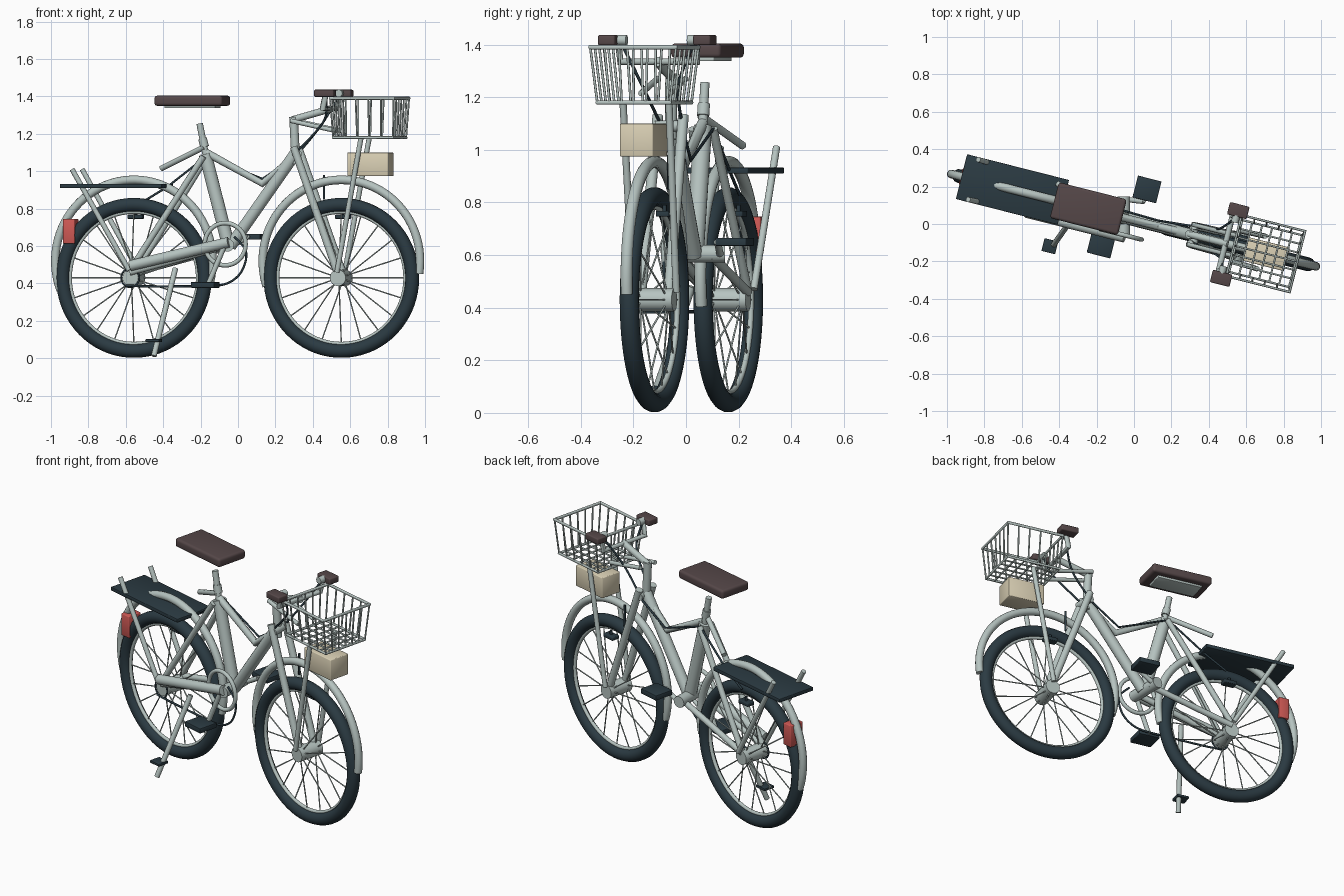
import bpy, bmesh, math
from mathutils import Vector, Matrix

if "Cube" in bpy.data.objects:
    bpy.data.objects.remove(bpy.data.objects["Cube"])

A = math.radians(14.2)
C, S = math.cos(A), math.sin(A)


def material(name, rgb):
    m = bpy.data.materials.new(name)
    m.diffuse_color = (*rgb, 1)
    m.use_nodes = True
    m.node_tree.nodes["Principled BSDF"].inputs["Base Color"].default_value = m.diffuse_color
    return m


LIGHT = material("pale grey green", (.47, .55, .53))
DARK = material("dark slate", (.024, .043, .055))
BROWN = material("leather brown", (.092, .064, .066))
RED = material("reflector red", (.62, .10, .09))
BEIGE = material("lamp beige", (.70, .63, .46))


def L(u, v, z):
    """bike space (length, side, height) to world"""
    return Vector((u * C + v * S, .02 - u * S + v * C, z))


def W(x, z, v=0):
    """front view x and height plus a side offset to world"""
    return L((x - v * S) / C, v, z)


def M(x, z, v):
    """as W, but x is that of the bike's middle plane"""
    return L(x / C, v, z)


def finish(name, mesh, mat):
    mesh.materials.clear()
    mesh.materials.append(mat)
    mesh.shade_smooth()
    mesh.set_sharp_from_angle(angle=math.radians(50))
    ob = bpy.data.objects.new(name, mesh)
    bpy.context.collection.objects.link(ob)
    return ob


def tubes(name, paths, r, mat, cyclic=False, res=4):
    """round tubes along any number of point lists"""
    cu = bpy.data.curves.new(name, 'CURVE')
    cu.dimensions = '3D'
    cu.bevel_depth, cu.bevel_resolution, cu.use_fill_caps = r, res, True
    for pts in paths:
        sp = cu.splines.new('POLY')
        sp.points.add(len(pts) - 1)
        for p, co in zip(sp.points, pts):
            p.co = (*co, 1)
        sp.use_cyclic_u = cyclic
    tmp = bpy.data.objects.new(name + "_path", cu)
    bpy.context.collection.objects.link(tmp)
    bpy.context.view_layer.update()
    mesh = bpy.data.meshes.new_from_object(tmp.evaluated_get(bpy.context.evaluated_depsgraph_get()))
    bpy.data.objects.remove(tmp)
    return finish(name, mesh, mat)


def box(name, centre, size, mat, bevel=0.004, seg=2):
    bm = bmesh.new()
    bmesh.ops.create_cube(bm, size=1)
    bmesh.ops.scale(bm, vec=size, verts=bm.verts)
    bmesh.ops.bevel(bm, geom=bm.edges[:], offset=bevel, segments=seg, profile=.5, affect='EDGES')
    bmesh.ops.transform(bm, matrix=Matrix.Translation(centre) @ Matrix.Rotation(-A, 4, 'Z'), verts=bm.verts)
    mesh = bpy.data.meshes.new(name)
    bm.to_mesh(mesh)
    bm.free()
    return finish(name, mesh, mat)


def arc(u, z, r, a0, a1, n, v=0):
    return [L(u + r * math.cos(t), v, z + r * math.sin(t))
            for t in (math.radians(a0 + (a1 - a0) * i / n) for i in range(n + 1))]


def smooth(pts, n=6):
    """Catmull-Rom path through points"""
    q = [pts[0]] + pts + [pts[-1]]
    out = []
    for a, b, c, d in zip(q, q[1:], q[2:], q[3:]):
        for i in range(n):
            t = i / n
            out.append(.5 * (2 * b + (c - a) * t + (2 * a - 5 * b + 4 * c - d) * t * t
                             + (3 * b - a - 3 * c + d) * t ** 3))
    return out + [pts[-1]]


# wheels with fenders
HZ = .43
UF, UR = .570, -.574
for tag, u, a0, a1 in (("front", UF, -9, 198), ("rear", UR, -15, 201)):
    tubes(tag + "_tyre", [arc(u, HZ, .391, 0, 360, 72)[:-1]], .037, DARK, True, 5)
    tubes(tag + "_rim", [arc(u, HZ, .353, 0, 360, 64)[:-1]], .011, LIGHT, True)
    tubes(tag + "_fender", [arc(u, .52, .434, a0, a1, 48)], .023, LIGHT)
    spokes = []
    for i in range(20):
        t, v = math.tau * i / 20, .05 * (-1) ** i
        spokes.append([L(u + .035 * math.cos(t), v, HZ + .035 * math.sin(t)),
                       L(u + .352 * math.cos(t), 0, HZ + .352 * math.sin(t))])
    tubes(tag + "_spokes", spokes, .0035, LIGHT, res=2)
    tubes(tag + "_hub", [[L(u, -.078, HZ), L(u, .078, HZ)]], .044, LIGHT, res=6)
    box(tag + "_brake", L(u, .04, .757), (.08, .05, .022), DARK)
    tubes(tag + "_brake_bolt", [[L(u, .04, .757), L(u, .04, .79)]], .008, DARK)

# frame
tubes("seat_tube", [[W(-.175, 1.09), W(-.05, .6)]], .035, LIGHT, res=6)
tubes("seat_post", [[W(-.165, 1.05), W(-.205, 1.255)]], .018, LIGHT)
tubes("seat_collar", [[W(-.178, 1.13), W(-.19, 1.175)]], .024, LIGHT)
tubes("step_through_tube", [[W(-.17, 1.10), W(.13, .935), W(.32, 1.09)]], .021, LIGHT)
tubes("down_tube", [[W(.31, 1.10), W(-.04, .6)]], .032, LIGHT, res=6)
tubes("head_tube", [[W(.297, 1.29), W(.31, 1.04)]], .024, LIGHT)
tubes("fork_crown", [[W(.32, 1.09, -.055), W(.32, 1.09, .055)]], .022, LIGHT)
tubes("saddle_side_rod", [[W(-.18, 1.13, -.01), W(-.41, 1.015, .09)]], .015, LIGHT)
for v, side in ((-1, "right"), (1, "left")):
    tubes(side + "_fork_leg", [[M(.31, 1.13, v * .05), M(.548, .45, v * .055)]], .021, LIGHT)
    tubes(side + "_basket_stay", [[M(.55, .46, v * .085), M(.68, 1.18, v * .09)]], .014, LIGHT)
    tubes(side + "_seat_stay", [[M(-.175, 1.08, v * .04), M(-.558, .47, v * .075)]], .017, LIGHT)
    tubes(side + "_chain_stay", [[M(-.05, .6, v * .065), M(-.558, .46, v * .075)]], .018, LIGHT)
    tubes(side + "_rack_stay", [[M(-.558, .47, v * .1), M(-.86, 1.01, v * .11)]], .014, LIGHT)
    tubes(side + "_basket_bracket", [[M(.295, 1.27, v * .055), M(.54, 1.215, v * .055)]], .012, LIGHT)

# rack and rear reflector
box("rear_rack", W(-.65, .921), (.562, .247, .022), DARK, .003)
box("rear_reflector", W(-.895, .68), (.064, .09, .132), RED, .004)

# drivetrain
tubes("bottom_bracket", [[W(-.055, .605, -.1), W(-.055, .605, .11)]], .034, LIGHT, res=5)
tubes("chainring", [arc(-.048, .61, .113, 0, 360, 48, -.09)[:-1]], .012, LIGHT, True)
tubes("chain_guard", [[W(-.575, .495, -.1), W(-.05, .62, -.1)]], .029, LIGHT, res=5)
tubes("rear_sprocket", [arc(UR, HZ, .05, 0, 360, 32, -.08)[:-1]], .005, DARK, True)
tubes("chain", [smooth([W(-.6, .39, -.09), W(-.5, .385, -.09), W(-.3, .385, -.09), W(-.1, .39, -.09),
                        W(-.01, .43, -.09), W(.035, .5, -.09), W(.04, .58, -.09), W(-.02, .65, -.09)])],
      .006, DARK)
tubes("right_crank", [[L(-.05, -.1, .6), L(-.135, -.115, .395)]], .014, LIGHT)
tubes("left_crank", [[L(-.05, .1, .605), L(.027, .11, .65)]], .014, LIGHT)
for tag, u, v, z in (("right", -.138, -.169, .392), ("left", .027, .177, .65)):
    tubes(tag + "_pedal_axle", [[L(u, v * .6, z), L(u, v, z)]], .009, LIGHT)
    box(tag + "_pedal", L(u, v, z), (.13, .12, .03), DARK, .003)

# kickstand
tubes("kickstand", [[W(-.335, .48, -.08), W(-.45, .012, -.265)]], .015, LIGHT)
box("kickstand_foot", W(-.45, .095, -.245), (.075, .07, .015), DARK, .003)

# saddle
box("saddle", W(-.244, 1.377), (.375, .197, .054), BROWN, .015, 4)
box("saddle_plate", W(-.244, 1.345), (.28, .12, .016), LIGHT, .003)

# handlebar, stem and grips
tubes("stem", [[W(.29, 1.275), W(.5, 1.335)]], .019, LIGHT)
tubes("handlebar", [[L(.525, -.185, 1.42), L(.525, -.155, 1.42), L(.505, -.15, 1.335),
                     L(.505, .15, 1.335), L(.525, .155, 1.42), L(.525, .185, 1.42)]], .016, LIGHT)
for v, side in ((-1, "right"), (1, "left")):
    box(side + "_grip", L(.528, v * .187, 1.417), (.108, .068, .038), BROWN, .007, 3)
    tubes(side + "_grip_collar", [[L(.525, v * .12, 1.417), L(.525, v * .16, 1.417)]], .02, LIGHT)

# wire basket
BU, BT, BB = .726, 1.39, 1.18


def ring(hu, hv, z):
    return [L(BU + a * hu, b * hv, z) for a, b in ((-1, -1), (1, -1), (1, 1), (-1, 1))]


top, low = ring(.175, .168, BT), ring(.165, .143, BB)
tubes("basket_top_rim", [top], .009, LIGHT, True)
tubes("basket_bottom_rim", [low], .008, LIGHT, True)
wires = []
for k in range(4):
    n = (5, 6)[k % 2]
    for i in range(n):
        wires.append([low[k].lerp(low[(k + 1) % 4], i / n), top[k].lerp(top[(k + 1) % 4], i / n)])
for i in range(1, 6):
    t = i / 6
    wires.append([low[0].lerp(low[1], t), low[3].lerp(low[2], t)])
    wires.append([low[0].lerp(low[3], t), low[1].lerp(low[2], t)])
tubes("basket_wires", wires, .005, LIGHT, res=2)

# front lamp box under the basket
box("front_lamp", L(.731, -.002, 1.037), (.225, .13, .125), BEIGE, .004)

# cables
tubes("brake_cables", [
    smooth([L(.52, -.14, 1.4), W(.46, 1.27, -.08), W(.32, 1.11, -.04)]),
    smooth([L(.52, .14, 1.4), W(.44, 1.24, .06), W(.3, 1.07, .045)]),
    [W(.3, 1.07, .045), W(.13, .96, .03), W(-.17, 1.08, .04), W(-.38, .915, .05), W(-.52, .83, .05)],
    [W(.46, .98, .03), W(.46, .85, .03)]], .006, DARK)
